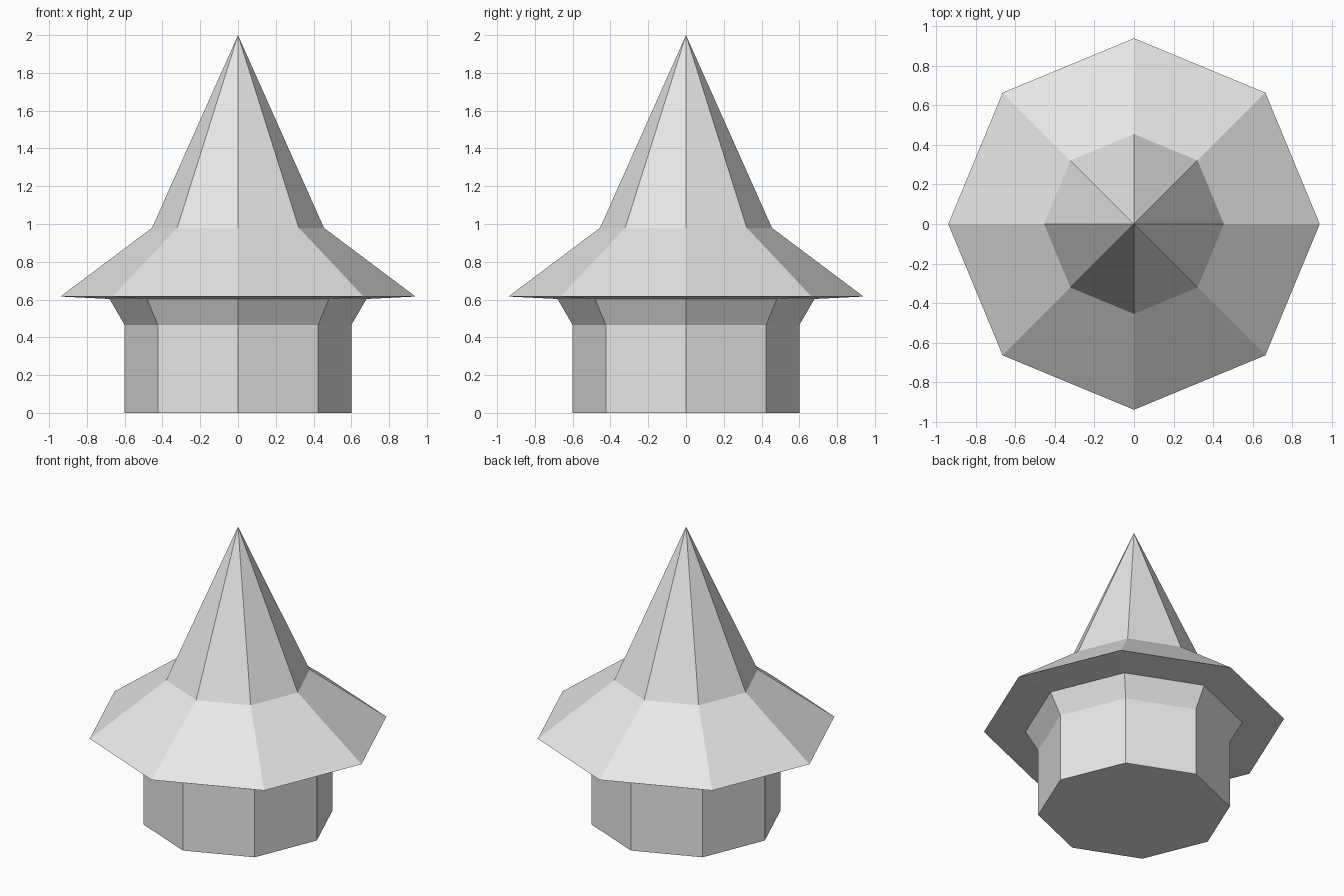
import bpy
import bmesh
from math import cos, sin, tau

SIDES = 8

cube = bpy.data.objects.get("Cube")
if cube:
    bpy.data.objects.remove(cube, do_unlink=True)

# Single stone colour
stone = bpy.data.materials.new("light_grey")
stone.use_nodes = True
colour = (0.8, 0.8, 0.8, 1)
stone.diffuse_color = colour
stone.node_tree.nodes["Principled BSDF"].inputs["Base Color"].default_value = colour


def octagonal_part(name, profile, cap_bottom=False):
    """Sweep (radius, height) points round z with eight flat sides."""
    bm = bmesh.new()
    rings = []
    for radius, z in profile:
        if radius == 0:
            rings.append([bm.verts.new((0, 0, z))] * SIDES)
        else:
            rings.append([bm.verts.new((radius * cos(tau * i / SIDES),
                                        radius * sin(tau * i / SIDES), z))
                          for i in range(SIDES)])
    for low, high in zip(rings, rings[1:]):
        for i in range(SIDES):
            j = (i + 1) % SIDES
            corners = dict.fromkeys((low[i], low[j], high[j], high[i]))
            bm.faces.new(list(corners))
    if cap_bottom:
        bm.faces.new(rings[0][::-1])
    mesh = bpy.data.meshes.new(name)
    bm.to_mesh(mesh)
    bm.free()
    mesh.materials.append(stone)
    obj = bpy.data.objects.new(name, mesh)
    bpy.context.collection.objects.link(obj)
    return obj


# Tower wall with its floor, and the flared collar under the eaves
octagonal_part("tower_wall", [(0.6, 0), (0.6, 0.465)], cap_bottom=True)
octagonal_part("flared_collar", [(0.6, 0.465), (0.68, 0.603)])

# Roof: underside of the eaves, wide skirt and steep spire
octagonal_part("eaves_underside", [(0.68, 0.603), (0.94, 0.616)])
octagonal_part("roof_skirt", [(0.94, 0.616), (0.455, 0.98)])
octagonal_part("roof_spire", [(0.455, 0.98), (0, 2)])
